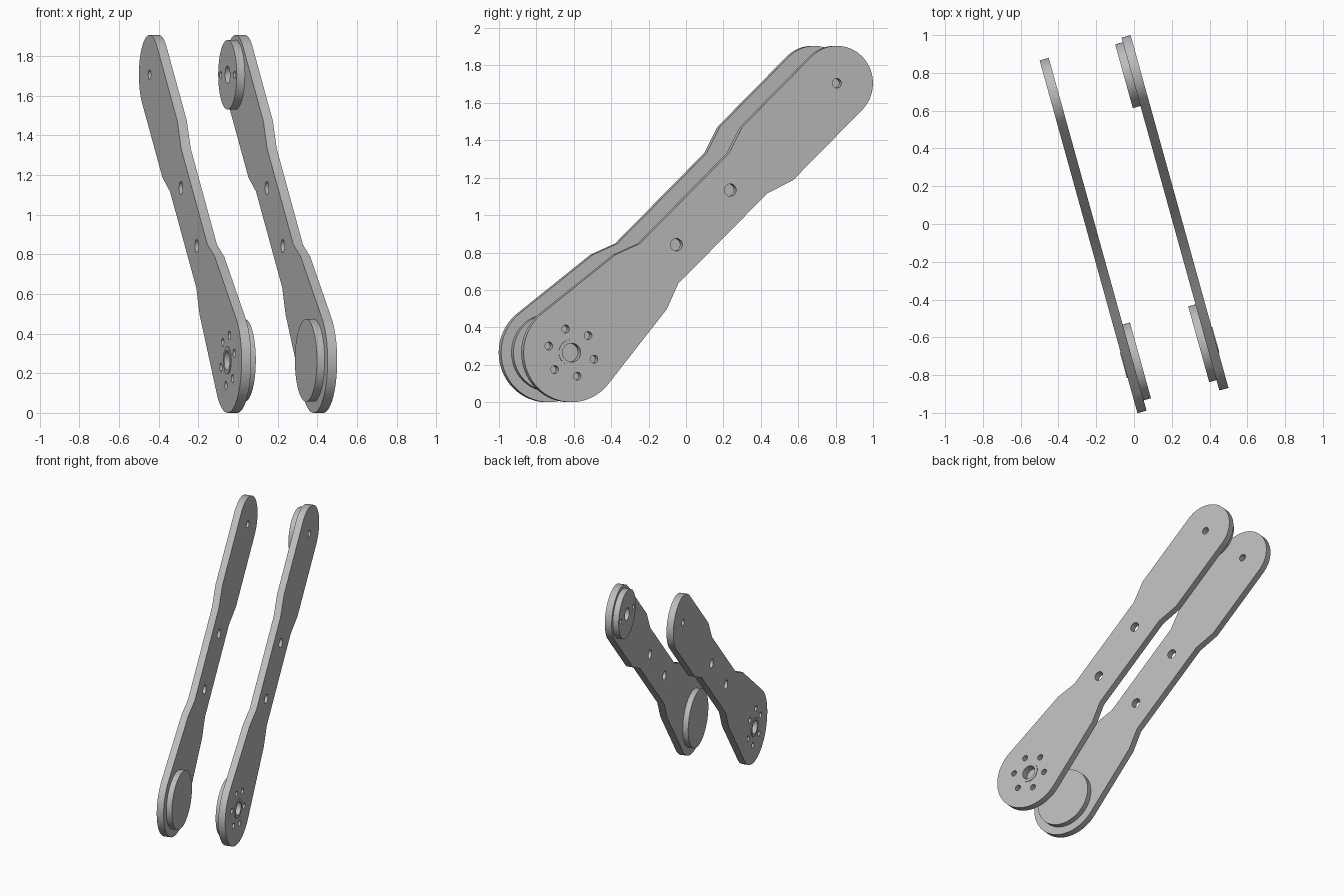
import bpy, bmesh
from math import sin, cos, pi, radians, atan2, hypot, acos
from mathutils import Matrix, Vector

cube = bpy.data.objects.get("Cube")
if cube:
    bpy.data.objects.remove(cube, do_unlink=True)

# One plain grey for everything
GREY = (0.5, 0.5, 0.5, 1)
grey = bpy.data.materials.new("plain grey")
grey.use_nodes = True
grey.diffuse_color = GREY
grey.node_tree.nodes["Principled BSDF"].inputs["Base Color"].default_value = GREY

# Arm frame: X runs along the arm, Y across it, Z through its thickness
TURN = radians(15.5)
RISE, RUN = 1.44, 1.473
LENGTH, TILT = hypot(RISE, RUN), atan2(RISE, RUN)
BIG, SMALL = 0.265, 0.2
level = Vector((-sin(TURN), cos(TURN), 0))
up = Vector((0, 0, 1))
normal = Vector((cos(TURN), sin(TURN), 0))
along = level * cos(TILT) + up * sin(TILT)
across = up * cos(TILT) - level * sin(TILT)
FRAME = Matrix((along, across, normal)).transposed().to_4x4()
FRAME.translation = level * -0.705 + up * BIG


def arc(cx, cy, r, start=0, end=2 * pi, n=48):
    return [(cx + r * cos(start + (end - start) * i / n),
             cy + r * sin(start + (end - start) * i / n)) for i in range(n + 1)]


def circle(cx, cy, r, n=48):
    return arc(cx, cy, r, n=n)[:-1]


def slab(name, loops, low, high):
    """Extrude an outline with holes between two levels of the arm frame."""
    curve = bpy.data.curves.new(name, 'CURVE')
    curve.dimensions, curve.fill_mode = '2D', 'BOTH'
    curve.extrude = (high - low) / 2
    for loop in loops:
        spline = curve.splines.new('POLY')
        spline.points.add(len(loop) - 1)
        for point, (x, y) in zip(spline.points, loop):
            point.co = (x, y, 0, 1)
        spline.use_cyclic_u = True
    curve.materials.append(grey)
    obj = bpy.data.objects.new(name, curve)
    bpy.context.collection.objects.link(obj)
    obj.matrix_world = FRAME @ Matrix.Translation((0, 0, (low + high) / 2))
    bpy.ops.object.select_all(action='DESELECT')
    obj.select_set(True)
    bpy.context.view_layer.objects.active = obj
    bpy.ops.object.convert(target='MESH')
    obj = bpy.context.view_layer.objects.active
    bm = bmesh.new()
    bm.from_mesh(obj.data)
    bmesh.ops.remove_doubles(bm, verts=bm.verts, dist=0.0001)
    bmesh.ops.recalc_face_normals(bm, faces=bm.faces)
    bm.to_mesh(obj.data)
    bm.free()
    bpy.ops.object.shade_smooth_by_angle(angle=radians(30))
    return obj


# Arm outline: round ends joined by a narrower waist
waist = [(0.54, 0.204), (0.68, 0.151), (1.371, 0.151), (1.523, SMALL)]
px, py = waist[0]
tangent = atan2(py, px) + acos(BIG / hypot(px, py))
outline = (arc(0, 0, BIG, tangent, 2 * pi - tangent)
           + [(x, -y) for x, y in waist]
           + arc(LENGTH, 0, SMALL, -pi / 2, pi / 2)
           + waist[::-1])

# Holes: hub, six bolts, two in the waist, one at the far end
bolts = [circle(0.13 * cos(k * pi / 3), 0.13 * sin(k * pi / 3), 0.021, 24)
         for k in range(6)]
holes = bolts + [circle(0, 0, 0.05), circle(0.82, 0.005, 0.033, 32),
                 circle(1.238, 0.005, 0.033, 32), circle(LENGTH, 0, 0.025, 32)]

# Two arms, each with a hub disc inside and a thin hub ring outside
for label, side in (("left", 1), ("right", -1)):
    def part(name, loops, a, b):
        low, high = sorted((a * side, b * side))
        return slab(label + "_" + name, loops, low, high)
    part("arm", [outline] + holes, 0.2, 0.25)
    part("hub_disc", [circle(0, 0, 0.208, 64)], 0.16, 0.2)
    part("hub_ring", [circle(0, 0, 0.07), circle(0, 0, 0.05)], 0.25, 0.254)

# Drilled disc at the far end of the left arm only
pins = [circle(LENGTH + s * 0.13 * cos(TILT), -s * 0.13 * sin(TILT), 0.018, 24)
        for s in (1, -1)]
slab("left_end_disc",
     [circle(LENGTH, 0, 0.175, 64), circle(LENGTH, 0, 0.045)] + pins, 0.158, 0.2)
